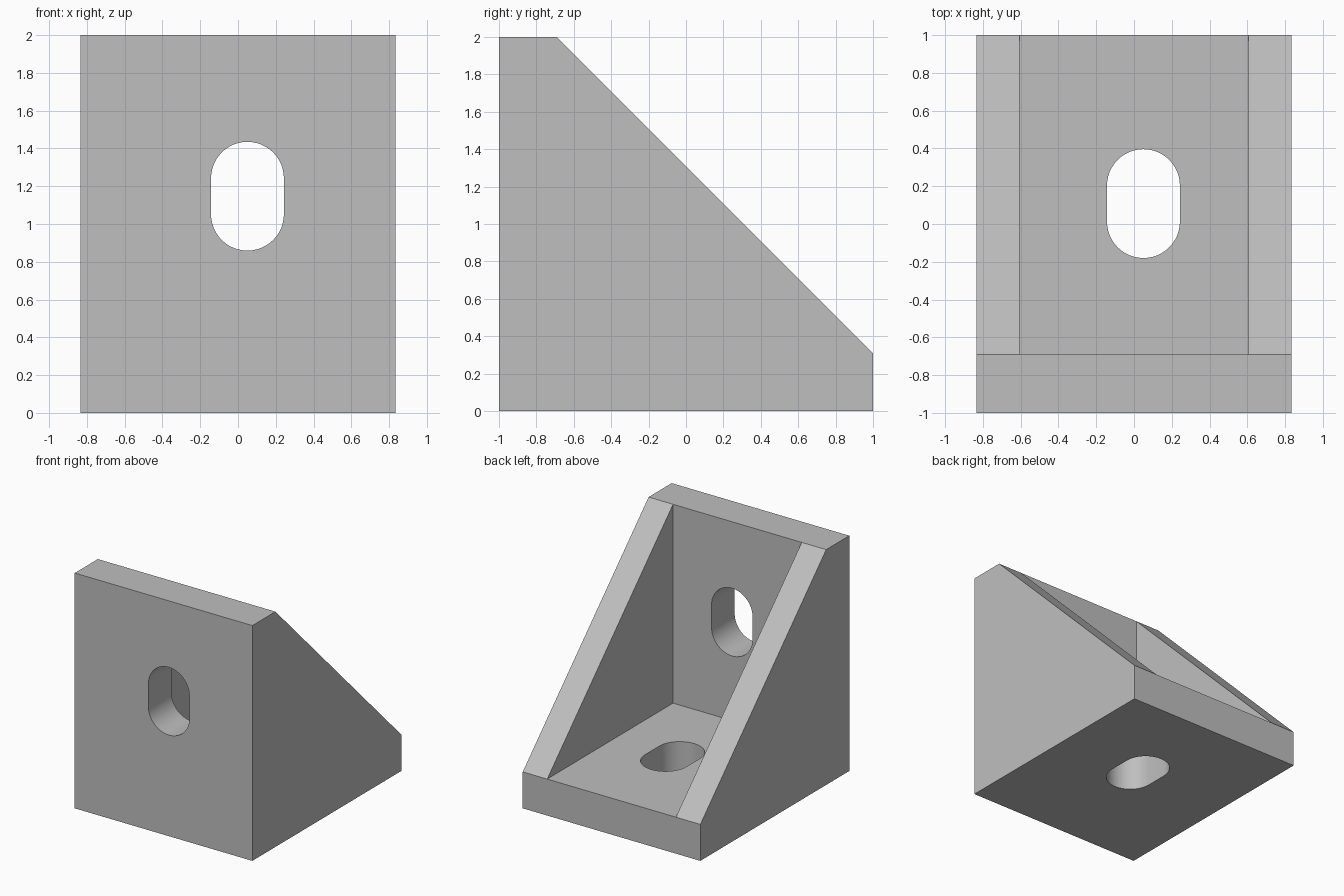
import bpy, bmesh
from math import pi, cos, sin
from mathutils import Matrix, Vector

cube = bpy.data.objects.get("Cube")
if cube:
    bpy.data.objects.remove(cube, do_unlink=True)

W, INNER, T = 0.835, 0.605, 0.31      # half width, half cavity width, plate thickness

grey = bpy.data.materials.new("light grey")
grey.use_nodes = True
grey.diffuse_color = (0.52, 0.52, 0.52, 1)
grey.node_tree.nodes["Principled BSDF"].inputs["Base Color"].default_value = grey.diffuse_color


def make_object(name, bm):
    bmesh.ops.recalc_face_normals(bm, faces=bm.faces)
    mesh = bpy.data.meshes.new(name)
    bm.to_mesh(mesh)
    bm.free()
    mesh.materials.append(grey)
    obj = bpy.data.objects.new(name, mesh)
    bpy.context.collection.objects.link(obj)
    return obj


def extrude(bm, points, vector):
    face = bm.faces.new([bm.verts.new(p) for p in points])
    out = bmesh.ops.extrude_face_region(bm, geom=[face])["geom"]
    bmesh.ops.translate(bm, vec=vector, verts=[v for v in out if isinstance(v, bmesh.types.BMVert)])
    bm.normal_update()


def slot_cutter(name, matrix):
    # Rounded slot, straight along its local y, extruded along local z
    bm = bmesh.new()
    n, r, half = 24, 0.193, 0.095
    points = [(r * cos(pi * i / n), r * sin(pi * i / n) + half, -0.3) for i in range(n + 1)]
    points += [(-x, -y, z) for x, y, z in points]
    extrude(bm, points, (0, 0, 0.8))
    bm.transform(matrix)
    cutter = make_object(name, bm)
    cutter.hide_render = True
    return cutter


# Bracket body: side profile extruded across the width
bm = bmesh.new()
profile = [(-1, 0), (1, 0), (1, T), (T - 1, 2), (-1, 2)]
extrude(bm, [(-W, y, z) for y, z in profile], (2 * W, 0, 0))
bmesh.ops.recalc_face_normals(bm, faces=bm.faces)


def sloped():
    return [f for f in bm.faces if f.normal.y > 0.1 and f.normal.z > 0.1]


# Split the slope into two gusset edges and a middle opening
for x in (-INNER, INNER):
    faces = sloped()
    geom = set(faces)
    for f in faces:
        geom.update(f.edges, f.verts)
    bmesh.ops.bisect_plane(bm, geom=list(geom), plane_co=(x, 0, 0), plane_no=(1, 0, 0))

# Sink the opening into a wedge-shaped cavity
middle = min(sloped(), key=lambda f: abs(f.calc_center_median().x))
low = sorted((v for v in middle.verts if v.co.z < 1), key=lambda v: v.co.x)
high = sorted((v for v in middle.verts if v.co.z > 1), key=lambda v: v.co.x)
bmesh.ops.delete(bm, geom=[middle], context="FACES_ONLY")
corner = [bm.verts.new((x, T - 1, T)) for x in (-INNER, INNER)]
for edge in (low, high):
    bm.faces.new((edge[0], edge[1], corner[1], corner[0]))
for i in (0, 1):
    bm.faces.new((low[i], high[i], corner[i]))
bracket = make_object("corner_bracket", bm)

# Mounting slots through the front wall and the base
cutters = [
    slot_cutter("wall_slot_cutter", Matrix.Translation((0.05, -0.9, 1.147)) @ Matrix.Rotation(pi / 2, 4, "X")),
    slot_cutter("base_slot_cutter", Matrix.Translation((0.05, 0.108, 0.1))),
]
bpy.context.view_layer.objects.active = bracket
bracket.select_set(True)
for cutter in cutters:
    mod = bracket.modifiers.new(cutter.name, "BOOLEAN")
    mod.operation, mod.solver, mod.object = "DIFFERENCE", "EXACT", cutter
    bpy.ops.object.modifier_apply(modifier=mod.name)
    bpy.data.objects.remove(cutter, do_unlink=True)

bpy.ops.object.shade_smooth_by_angle(angle=pi / 6)
